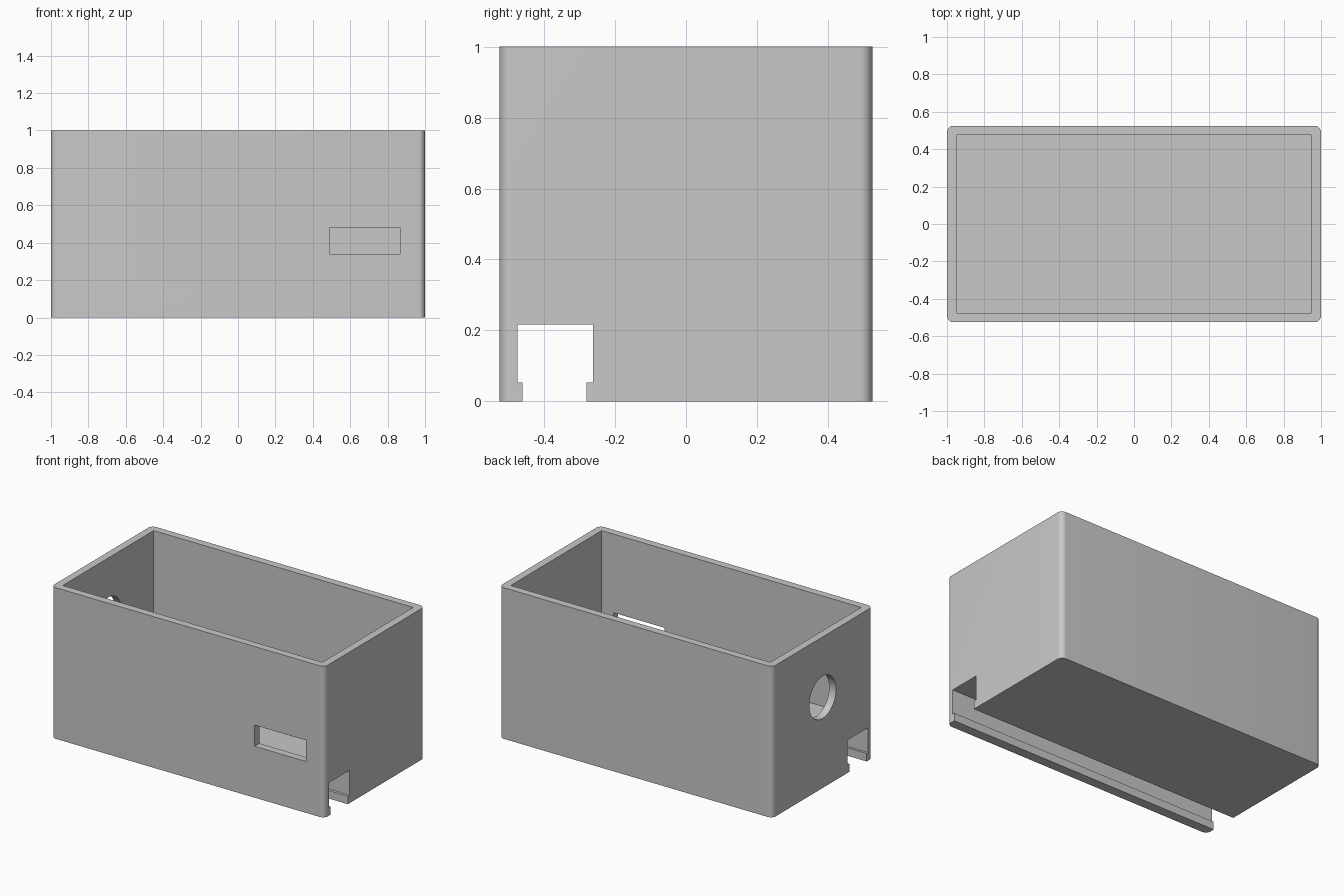
import bpy, bmesh, math
from mathutils import Matrix, Vector

if "Cube" in bpy.data.objects:
    bpy.data.objects.remove(bpy.data.objects["Cube"], do_unlink=True)

grey = bpy.data.materials.new("plain grey")
grey.use_nodes = True
COLOR = (0.58, 0.58, 0.58, 1)
grey.diffuse_color = COLOR
grey.node_tree.nodes["Principled BSDF"].inputs["Base Color"].default_value = COLOR


def add_object(name, bm):
    bmesh.ops.recalc_face_normals(bm, faces=bm.faces)
    mesh = bpy.data.meshes.new(name)
    bm.to_mesh(mesh)
    bm.free()
    mesh.materials.append(grey)
    obj = bpy.data.objects.new(name, mesh)
    bpy.context.collection.objects.link(obj)
    return obj


def box(name, x, y, z, corner=0):
    """Box between the given ranges, optionally with rounded upright edges."""
    bm = bmesh.new()
    bmesh.ops.create_cube(bm, size=1)
    for v in bm.verts:
        v.co = Vector([(lo + hi) / 2 + c * (hi - lo)
                       for c, (lo, hi) in zip(v.co, (x, y, z))])
    if corner:
        upright = [e for e in bm.edges
                   if abs(e.verts[0].co.z - e.verts[1].co.z) > 0.1]
        bmesh.ops.bevel(bm, geom=upright, offset=corner, segments=8,
                        profile=0.5, affect='EDGES')
    return add_object(name, bm)


def prism_x(name, points, x0, x1):
    """Extrude a (y, z) profile along x."""
    bm = bmesh.new()
    face = bm.faces.new([bm.verts.new((x0, y, z)) for y, z in points])
    moved = bmesh.ops.extrude_face_region(bm, geom=[face])["geom"]
    bmesh.ops.translate(bm, vec=(x1 - x0, 0, 0),
                        verts=[v for v in moved if isinstance(v, bmesh.types.BMVert)])
    return add_object(name, bm)


# Outer body with rounded upright corners
case = box("case_body", (-1, 1), (-0.525, 0.525), (0, 1), corner=0.035)

# Cavity, front window, and full-length rail channel with a narrower mouth
channel = [(-0.46, -0.1), (-0.46, 0.053), (-0.475, 0.053), (-0.475, 0.217),
           (-0.262, 0.217), (-0.262, 0.053), (-0.28, 0.053), (-0.28, -0.1)]
# Round cable hole in the end wall
hole = [(0.14 * math.cos(a), 0.6 + 0.14 * math.sin(a))
        for a in (math.tau * i / 48 for i in range(48))]
cutters = [
    box("cavity_cutter", (-0.95, 0.95), (-0.475, 0.475), (0.27, 1.2)),
    box("window_cutter", (0.49, 0.865), (-0.7, -0.4), (0.34, 0.48)),
    prism_x("channel_cutter", channel, -1.2, 1.2),
    prism_x("cable_hole_cutter", hole, -1.2, -0.9),
]

bpy.ops.object.select_all(action='DESELECT')
bpy.context.view_layer.objects.active = case
case.select_set(True)
for cutter in cutters:
    cutter.hide_render = True
    mod = case.modifiers.new("cut", 'BOOLEAN')
    mod.operation = 'DIFFERENCE'
    mod.solver = 'EXACT'
    mod.object = cutter
    bpy.ops.object.modifier_apply(modifier=mod.name)
    bpy.data.objects.remove(cutter, do_unlink=True)

bpy.ops.object.shade_smooth_by_angle(angle=math.radians(30))
